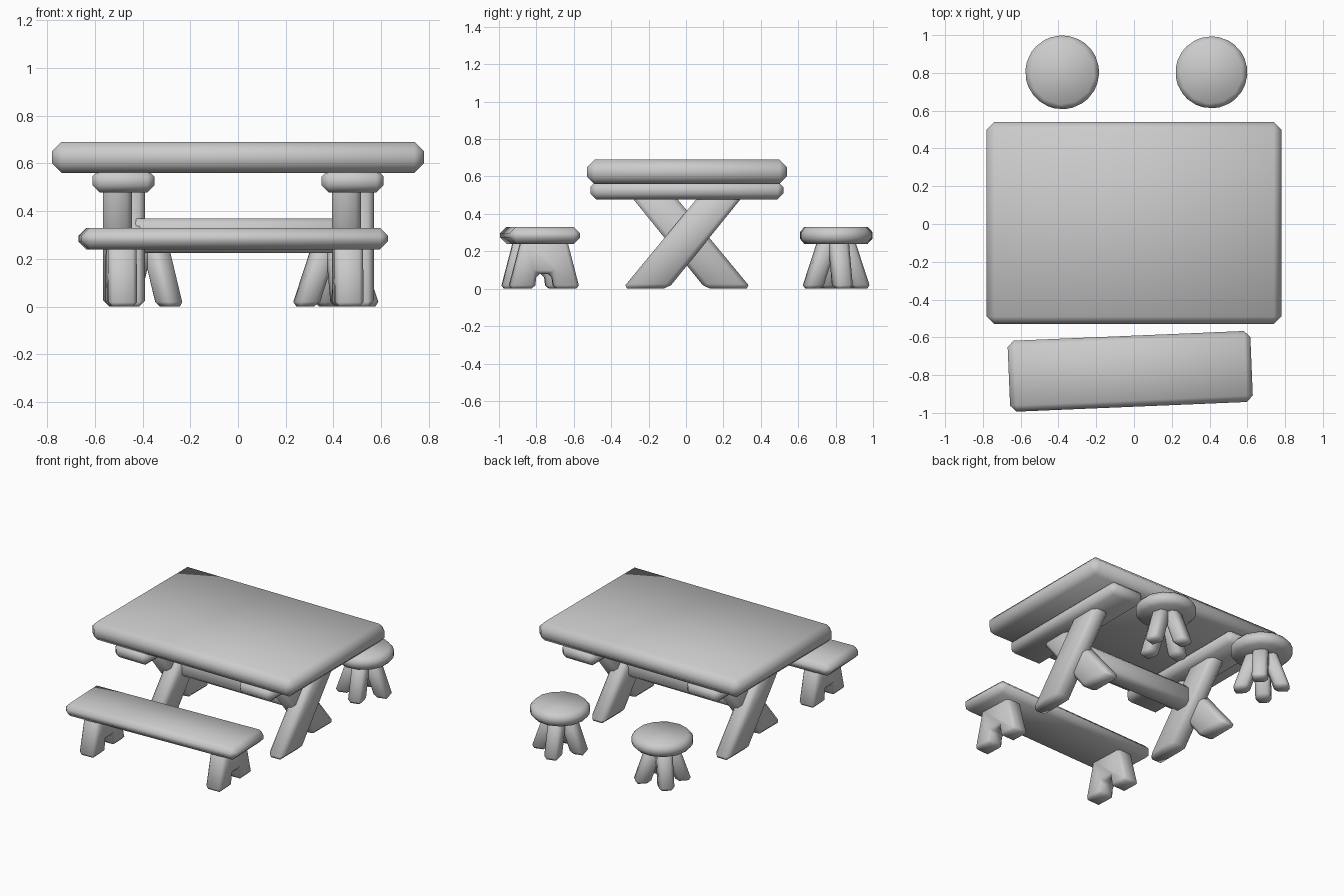
import bpy, bmesh
from math import radians, cos, sin, pi
from mathutils import Matrix, Vector

cube = bpy.data.objects.get("Cube")
if cube:
    bpy.data.objects.remove(cube, do_unlink=True)

mat = bpy.data.materials.new("plain grey wood")
mat.use_nodes = True
GREY = (0.6, 0.6, 0.6, 1)
mat.diffuse_color = GREY
mat.node_tree.nodes["Principled BSDF"].inputs["Base Color"].default_value = GREY


def prism(name, lower, upper, bevel, place=Matrix()):
    """Solid between two matching outlines, with softened chamfered edges."""
    bm = bmesh.new()
    a = [bm.verts.new(p) for p in lower]
    b = [bm.verts.new(p) for p in upper]
    n = len(a)
    bm.faces.new(a[::-1])
    bm.faces.new(b)
    for i in range(n):
        j = (i + 1) % n
        bm.faces.new((a[i], a[j], b[j], b[i]))
    bmesh.ops.recalc_face_normals(bm, faces=bm.faces)
    bmesh.ops.bevel(bm, geom=bm.edges[:], offset=bevel, segments=1,
                    affect='EDGES', clamp_overlap=True)
    bm.transform(place)
    mesh = bpy.data.meshes.new(name)
    for f in bm.faces:
        f.smooth = True
    bm.to_mesh(mesh)
    bm.free()
    mesh.materials.append(mat)
    obj = bpy.data.objects.new(name, mesh)
    bpy.context.collection.objects.link(obj)
    return obj


def box(name, x, y, z, bevel, place=Matrix()):
    rect = [(x[0], y[0]), (x[1], y[0]), (x[1], y[1]), (x[0], y[1])]
    return prism(name, [(*p, z[0]) for p in rect], [(*p, z[1]) for p in rect], bevel, place)


def slab(name, outline, x, thick, bevel, place=Matrix()):
    """Side outline (y, z) given a thickness along x."""
    return prism(name, [(x - thick / 2, *p) for p in outline],
                 [(x + thick / 2, *p) for p in outline], bevel, place)


# Table
box("table_top", (-0.78, 0.78), (-0.53, 0.54), (0.56, 0.69), 0.04)
box("stretcher", (-0.45, 0.45), (-0.06, 0.07), (0.225, 0.37), 0.025)
for side, x in (("right", -0.48), ("left", 0.48)):
    box(side + "_cross_beam", (x - 0.13, x + 0.13), (-0.51, 0.52), (0.478, 0.575), 0.03)
    for way, s, shift in (("rear", 1, 0.03), ("front", -1, -0.025)):
        outline = [(0.005 + s * y, z) for y, z in
                   ((-0.345, 0), (-0.1, 0), (0.32, 0.52), (0.085, 0.52))]
        slab(f"{side}_leg_leaning_{way}", outline, x + shift, 0.12, 0.025)

# Bench, turned slightly
bench = Matrix.Translation((-0.02, -0.78, 0)) @ Matrix.Rotation(radians(2.4), 4, 'Z')
box("bench_seat", (-0.643, 0.643), (-0.188, 0.188), (0.24, 0.33), 0.033, bench)
half = [(0.19, 0), (0.12, 0.27)]
notch = [(0.04, 0.08), (0.05, 0)]
outline = notch[::-1][:1] + half + [(-y, z) for y, z in half[::-1] + notch[::-1]] + notch[:1]
for side, x in (("right", -0.47), ("left", 0.48)):
    slab("bench_leg_" + side, outline, x, 0.12, 0.018, bench)

# Stools with four splayed legs
for side, x, r, turn in (("right", -0.38, 0.2, 45), ("left", 0.41, 0.195, 15)):
    place = Matrix.Translation((x, 0.803, 0)) @ Matrix.Rotation(radians(turn), 4, 'Z')
    ring = [(r * cos(k * pi / 6.5), r * sin(k * pi / 6.5)) for k in range(13)]
    prism(side + "_stool_seat", [(*p, 0.24) for p in ring], [(*p, 0.33) for p in ring], 0.028, place)
    square = [(-0.05, -0.05), (0.05, -0.05), (0.05, 0.05), (-0.05, 0.05)]
    for k in range(4):
        leg = place @ Matrix.Rotation(k * pi / 2, 4, 'Z')
        prism(f"{side}_stool_leg_{k + 1}", [(u + 0.133, v, 0) for u, v in square],
              [(u + 0.045, v, 0.26) for u, v in square], 0.02, leg)
